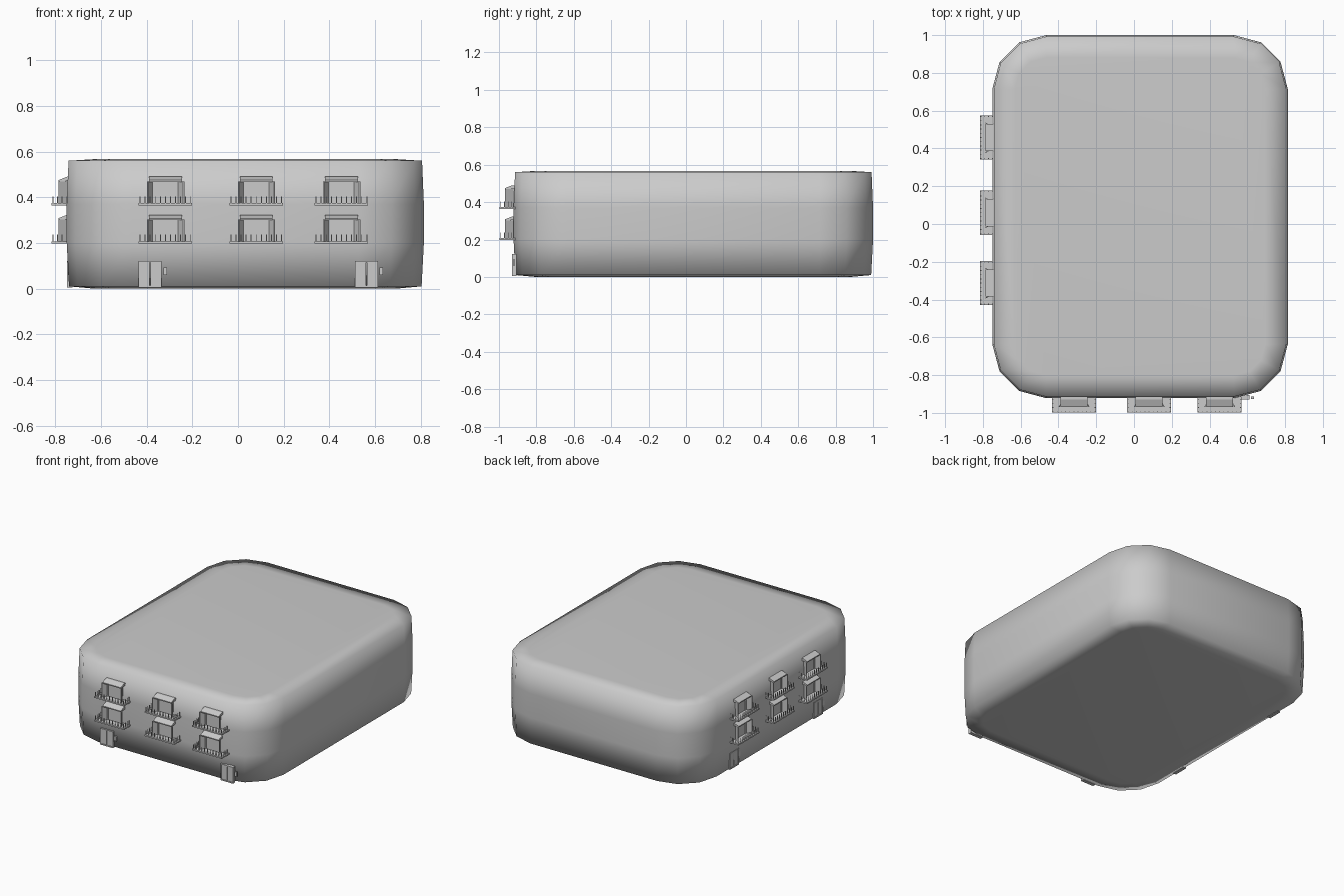
import bpy, bmesh, math
from mathutils import Vector, Matrix

if "Cube" in bpy.data.objects:
    bpy.data.objects.remove(bpy.data.objects["Cube"])

WALL = -0.922  # y of the front wall


def make_object(name, bm, smooth=False):
    bmesh.ops.recalc_face_normals(bm, faces=bm.faces)
    mesh = bpy.data.meshes.new(name)
    bm.to_mesh(mesh)
    bm.free()
    for p in mesh.polygons:
        p.use_smooth = smooth
    obj = bpy.data.objects.new(name, mesh)
    bpy.context.collection.objects.link(obj)
    return obj


def box(bm, x0, x1, y0, y1, z0, z1):
    m = Matrix.LocRotScale(Vector(((x0 + x1) / 2, (y0 + y1) / 2, (z0 + z1) / 2)), None,
                           Vector((x1 - x0, y1 - y0, z1 - z0)))
    bmesh.ops.create_cube(bm, size=1, matrix=m)


def prism(bm, bottom, offset):
    a = [bm.verts.new(p) for p in bottom]
    b = [bm.verts.new(Vector(p) + Vector(offset)) for p in bottom]
    bm.faces.new(a)
    bm.faces.new(b)
    for i in range(len(a)):
        j = (i + 1) % len(a)
        bm.faces.new((a[i], a[j], b[j], b[i]))


# Building block: rounded rectangle rings, gently bulging walls, softly shaded
def building_ring(bm, inset, z):
    cx, cy, hx, hy = 0.032, 0.039, 0.782 - inset, 0.961 - inset
    r = max(0.285 - inset, 0.08)
    ring = []
    for k, (sx, sy) in enumerate(((1, 1), (-1, 1), (-1, -1), (1, -1))):
        for i in range(4):
            a = math.pi / 2 * (k + i / 3)
            ring.append(bm.verts.new((cx + sx * (hx - r) + r * math.cos(a),
                                      cy + sy * (hy - r) + r * math.sin(a), z)))
    return ring


bm = bmesh.new()
rings = [building_ring(bm, i, z) for i, z in
         ((0.12, 0.0), (0.01, 0.01), (0, 0.2), (0, 0.37), (0.008, 0.56), (0.12, 0.567))]
bm.faces.new(rings[0])
bm.faces.new(rings[-1])
for lo, hi in zip(rings, rings[1:]):
    for i in range(16):
        j = (i + 1) % 16
        bm.faces.new((lo[i], lo[j], hi[j], hi[i]))
make_object("building_block", bm, smooth=True)


# Balcony slab with rim and railing posts
def balcony(x, z):
    bm = bmesh.new()
    w, f = 0.117, -0.997
    box(bm, x - w, x + w, f, WALL + 0.01, z - 0.003, z + 0.003)
    box(bm, x - w, x + w, f, f + 0.012, z + 0.003, z + 0.007)
    for s in (-1, 1):
        e = x + s * (w - 0.006)
        box(bm, e - 0.006, e + 0.006, f, WALL + 0.01, z + 0.003, z + 0.007)
        for i in range(1, 4):
            y = f + 0.006 + i * 0.02
            box(bm, e - 0.002, e + 0.002, y - 0.002, y + 0.002, z, z + 0.037)
    for i in range(11):
        px = x - w + 0.006 + i * (2 * w - 0.012) / 10
        box(bm, px - 0.002, px + 0.002, f + 0.004, f + 0.008, z, z + 0.037)
    return make_object("balcony", bm)


# Balcony doorway: frame, two open splayed leaves and a sloping canopy
def balcony_door(x, z):
    bm = bmesh.new()
    top = z + 0.105
    box(bm, x - 0.05, x + 0.055, WALL - 0.012, WALL + 0.01, z, top)
    for x0, x1 in ((x - 0.056, x - 0.048), (x + 0.047, x + 0.055)):
        box(bm, x0, x1, WALL - 0.018, WALL + 0.01, z, top)
    for hinge, tip in ((x - 0.048, x - 0.078), (x + 0.052, x + 0.08)):
        prism(bm, [(hinge - 0.003, WALL, z), (hinge + 0.003, WALL, z),
                   (tip + 0.003, WALL - 0.046, z), (tip - 0.003, WALL - 0.046, z)],
              (0, 0, top - z - 0.003))
    prism(bm, [(x - 0.072, WALL + 0.01, top), (x - 0.072, WALL - 0.046, top - 0.004),
               (x - 0.072, WALL - 0.046, top + 0.003), (x - 0.072, WALL - 0.008, top + 0.018),
               (x - 0.072, WALL + 0.01, top + 0.018)], (0.144, 0, 0))
    return make_object("balcony_door", bm)


# Street entrance: frame, double leaf door, and a call box beside it
def entrance(x):
    bm = bmesh.new()
    y = WALL - 0.004
    box(bm, x - 0.046, x - 0.002, y, y + 0.016, 0.014, 0.114)
    box(bm, x + 0.002, x + 0.046, y, y + 0.016, 0.014, 0.114)
    for x0, x1 in ((x - 0.05, x - 0.045), (x + 0.045, x + 0.05)):
        box(bm, x0, x1, y - 0.004, y + 0.02, 0.008, 0.122)
    box(bm, x - 0.05, x + 0.05, y - 0.004, y + 0.02, 0.114, 0.122)
    box(bm, x - 0.05, x + 0.05, y - 0.004, y + 0.02, 0.006, 0.014)
    box(bm, x + 0.058, x + 0.074, y, y + 0.012, 0.06, 0.092)
    return make_object("entrance", bm)


facade = [part(x, z) for x in (-0.318, 0.08, 0.453) for z in (0.2, 0.367)
          for part in (balcony, balcony_door)]
facade += [entrance(x) for x in (-0.385, 0.562)]

# Repeat the whole facade on the left side
turn = Matrix.Translation((0.181, 0.14, 0)) @ Matrix.Rotation(-math.pi / 2, 4, 'Z')
for obj in facade:
    copy = obj.copy()
    copy.name = "left_" + obj.name
    copy.matrix_world = turn @ obj.matrix_world
    bpy.context.collection.objects.link(copy)
